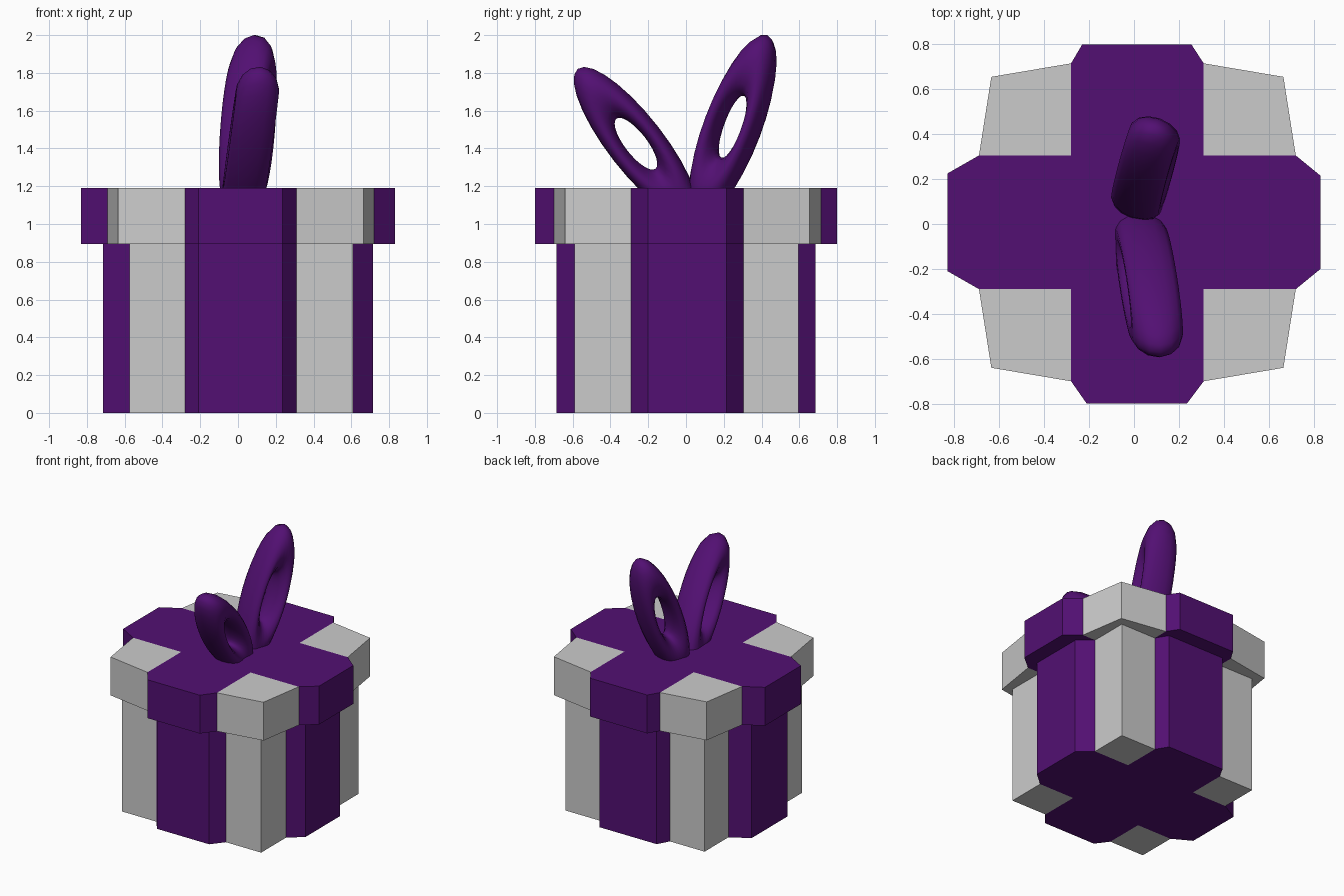
import bpy, bmesh, math
from mathutils import Vector

if "Cube" in bpy.data.objects:
    bpy.data.objects.remove(bpy.data.objects["Cube"])

purple = bpy.data.materials.new("purple_ribbon")
purple.diffuse_color = (0.085, 0.005, 0.17, 1)
purple.use_nodes = True
purple.node_tree.nodes["Principled BSDF"].inputs["Base Color"].default_value = purple.diffuse_color

# Edges of the ribbon cross, shared by box and lid
X0, X1, Y0, Y1 = -0.28, 0.31, -0.29, 0.305


def finish(name, bm, mat=None):
    bmesh.ops.recalc_face_normals(bm, faces=bm.faces)
    me = bpy.data.meshes.new(name)
    bm.to_mesh(me)
    bm.free()
    ob = bpy.data.objects.new(name, me)
    bpy.context.collection.objects.link(ob)
    if mat:
        me.materials.append(mat)
    return ob


def prism(name, outline, z0, z1, mat=None):
    bm = bmesh.new()
    face = bm.faces.new([bm.verts.new((x, y, z0)) for x, y in outline])
    top = bmesh.ops.extrude_face_region(bm, geom=[face])["geom"]
    verts = [v for v in top if isinstance(v, bmesh.types.BMVert)]
    bmesh.ops.translate(bm, verts=verts, vec=(0, 0, z1 - z0))
    return finish(name, bm, mat)


def ribbon_cross(name, l, r, f, b, tip_x, tip_y, z0, z1):
    """Cross with chamfered ends; l, r, f, b are where the chamfers start."""
    prism(name, [
        (X0, Y0), (X0, f), (-0.21, -tip_y), (0.235, -tip_y), (X1, f),
        (X1, Y0), (r, Y0), (tip_x, -0.20), (tip_x, 0.215), (r, Y1),
        (X1, Y1), (X1, b), (0.255, tip_y), (-0.23, tip_y), (X0, b),
        (X0, Y1), (l, Y1), (-tip_x, 0.225), (-tip_x, -0.21), (l, Y0)],
        z0, z1, purple)


def corners(name, l, r, f, b, cl, cr, cf, cb, z0, z1):
    """Four grey corner blocks; cl, cr, cf, cb place the outer corners."""
    for sx, ix, ex, cx in (("left", X0, l, cl), ("right", X1, r, cr)):
        for sy, iy, ey, cy in (("front", Y0, f, cf), ("back", Y1, b, cb)):
            prism(f"{name}_{sy}_{sx}",
                  [(ix, iy), (ex, iy), (cx, cy), (ix, ey)], z0, z1)


def bow_loop(name, centre, axis, yaw, long, wide, thick, nu=28, nv=14):
    """Stretched torus; long and wide are (ring radius, tube radius) pairs."""
    d = Vector(axis).normalized()
    n = Vector((math.cos(yaw), -math.sin(yaw), 0))
    n = (n - d * n.dot(d)).normalized()
    w = d.cross(n)
    bm = bmesh.new()
    rings = []
    for i in range(nu):
        u = math.tau * i / nu
        ring = []
        for j in range(nv):
            v = math.tau * j / nv
            c = math.cos(v)
            ring.append(bm.verts.new(
                Vector(centre)
                + d * (long[0] + long[1] * c) * math.cos(u)
                + w * (wide[0] + wide[1] * c) * math.sin(u)
                + n * thick * math.sin(v)))
        rings.append(ring)
    for i in range(nu):
        a, b = rings[i], rings[(i + 1) % nu]
        for j in range(nv):
            k = (j + 1) % nv
            bm.faces.new((a[j], b[j], b[k], a[k]))
    for f in bm.faces:
        f.smooth = True
    return finish(name, bm, purple)


# Box
box = (-0.575, 0.61, -0.59, 0.595)
ribbon_cross("box_ribbon", *box, 0.715, 0.685, 0, 0.895)
corners("box_corner", *box, *box, 0, 0.895)

# Lid
lid = (-0.69, 0.72, -0.70, 0.715)
ribbon_cross("lid_ribbon", *lid, 0.83, 0.80, 0.895, 1.19)
corners("lid_corner", *lid, -0.635, 0.665, -0.64, 0.655, 0.895, 1.19)

# Bow
bow_loop("bow_loop_back", (0.052, 0.247, 1.515), (0.08, 0.35, 0.93),
         math.radians(20), (0.347, 0.173), (0.105, 0.042), 0.115)
bow_loop("bow_loop_front", (0.065, -0.265, 1.425), (0.11, -0.61, 0.785),
         math.radians(3), (0.337, 0.168), (0.103, 0.045), 0.115)
